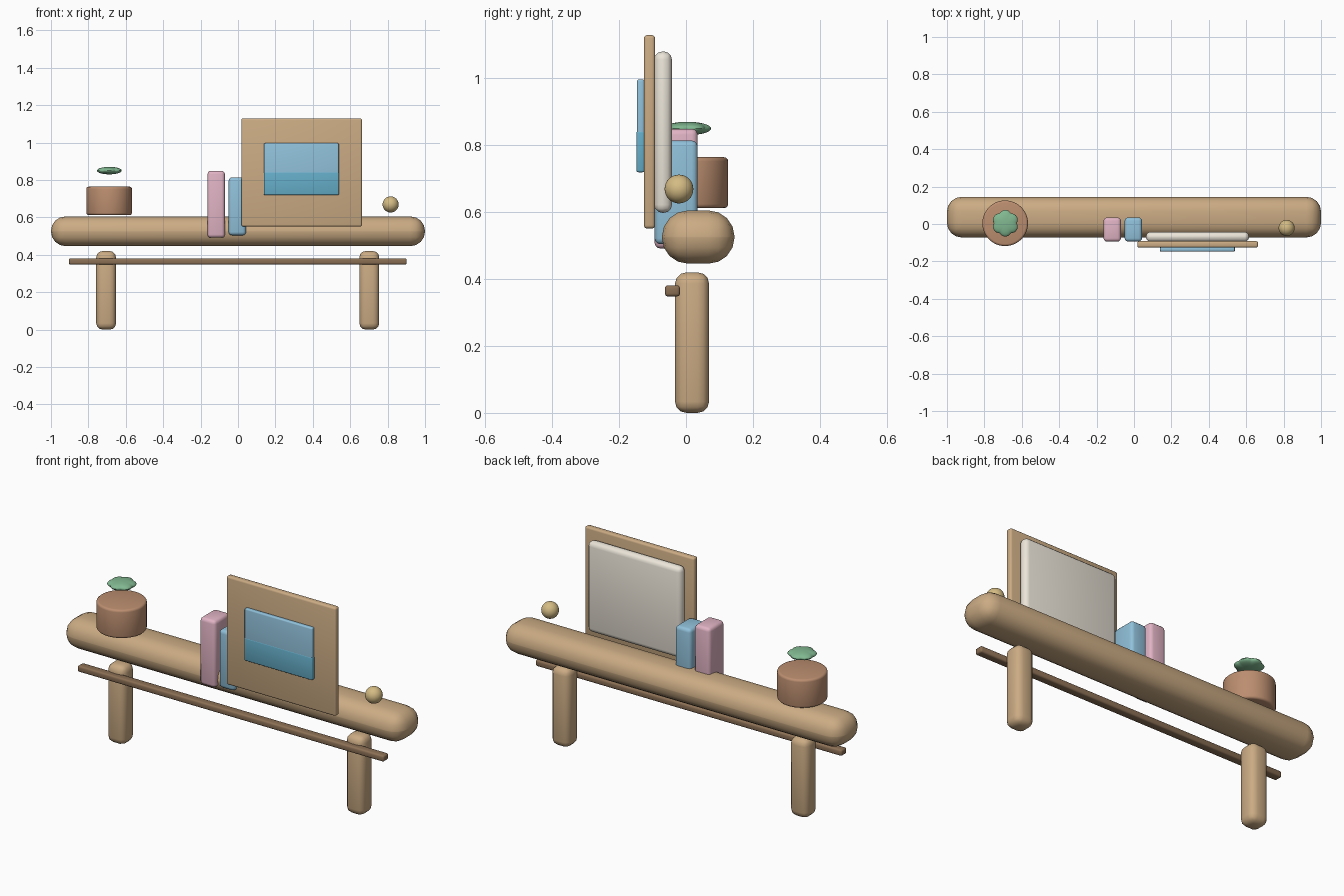
import bpy, bmesh, math

if "Cube" in bpy.data.objects:
    bpy.data.objects.remove(bpy.data.objects["Cube"])


def material(name, rgb):
    m = bpy.data.materials.new(name)
    m.diffuse_color = (*rgb, 1)
    m.use_nodes = True
    m.node_tree.nodes["Principled BSDF"].inputs["Base Color"].default_value = m.diffuse_color
    return m


WOOD = material("wood", (0.60, 0.41, 0.23))
DARK_WOOD = material("dark_wood", (0.26, 0.16, 0.09))
CLAY = material("clay", (0.50, 0.27, 0.16))
LEAF = material("leaf", (0.22, 0.48, 0.28))
PINK = material("pink", (0.75, 0.45, 0.55))
BLUE = material("blue", (0.28, 0.53, 0.70))
SEA = material("sea", (0.13, 0.42, 0.58))
CREAM = material("cream", (0.83, 0.78, 0.69))
GOLD = material("gold", (0.66, 0.50, 0.23))


def finish(bm, name, mat, bevel=0, segments=3, angle=35):
    bmesh.ops.recalc_face_normals(bm, faces=bm.faces)
    mesh = bpy.data.meshes.new(name)
    bm.to_mesh(mesh)
    bm.free()
    ob = bpy.data.objects.new(name, mesh)
    bpy.context.collection.objects.link(ob)
    mesh.materials.append(mat)
    bpy.ops.object.select_all(action='DESELECT')
    ob.select_set(True)
    bpy.context.view_layer.objects.active = ob
    if bevel:
        mod = ob.modifiers.new("bevel", 'BEVEL')
        mod.width = bevel
        mod.segments = segments
        mod.limit_method = 'ANGLE'
        bpy.ops.object.modifier_apply(modifier=mod.name)
    bpy.ops.object.shade_smooth_by_angle(angle=math.radians(angle))
    return ob


def box(name, mat, x, y, z, bevel, segments=3):
    """Rounded box from (min, max) ranges on each axis."""
    bm = bmesh.new()
    bmesh.ops.create_cube(bm, size=1)
    for v in bm.verts:
        v.co = [(lo + hi) / 2 + c * (hi - lo) for c, (lo, hi) in zip(v.co, (x, y, z))]
    return finish(bm, name, mat, bevel, segments)


# Bench top, legs and front rail
box("bench_top", WOOD, (-1, 1), (-0.072, 0.145), (0.446, 0.605), 0.078, 4)
for side, cx in (("left", -0.705), ("right", 0.702)):
    box(side + "_leg", WOOD, (cx - 0.053, cx + 0.053), (-0.033, 0.069), (0, 0.42), 0.034)
box("front_rail", DARK_WOOD, (-0.904, 0.902), (-0.063, -0.018), (0.348, 0.381), 0.009)

# Books
box("pink_book", PINK, (-0.163, -0.07), (-0.094, 0.035), (0.491, 0.849), 0.018)
box("blue_book", BLUE, (-0.05, 0.043), (-0.094, 0.035), (0.504, 0.814), 0.018)

# Framed picture
box("backing_panel", CREAM, (0.064, 0.615), (-0.095, -0.042), (0.598, 1.08), 0.024)
box("picture_frame", WOOD, (0.018, 0.663), (-0.126, -0.092), (0.551, 1.129), 0.01)
box("picture_sky", BLUE, (0.139, 0.539), (-0.147, -0.124), (0.72, 0.997), 0.007)
box("picture_sea", SEA, (0.138, 0.54), (-0.148, -0.124), (0.719, 0.842), 0.006)

# Plant pot
bm = bmesh.new()
bmesh.ops.create_cone(bm, cap_ends=True, segments=48, radius1=0.122, radius2=0.122, depth=0.152)
bmesh.ops.translate(bm, verts=bm.verts, vec=(-0.689, 0.004, 0.688))
finish(bm, "plant_pot", CLAY, 0.012)

# Succulent: flattened sphere with six lobes
bm = bmesh.new()
bmesh.ops.create_uvsphere(bm, u_segments=48, v_segments=16, radius=1)
for v in bm.verts:
    r = math.hypot(v.co.x, v.co.y)
    a = math.atan2(v.co.y, v.co.x)
    lobe = 1 + 0.13 * r * (abs(math.cos(3 * (a - math.pi / 2))) - 1)
    v.co = (-0.688 + v.co.x * lobe * 0.071, 0.004 + v.co.y * lobe * 0.071,
            0.85 + v.co.z * 0.02)
finish(bm, "succulent", LEAF)

# Gold ball
bm = bmesh.new()
bmesh.ops.create_uvsphere(bm, u_segments=32, v_segments=16, radius=0.043)
bmesh.ops.translate(bm, verts=bm.verts, vec=(0.816, -0.021, 0.669))
finish(bm, "gold_ball", GOLD)
